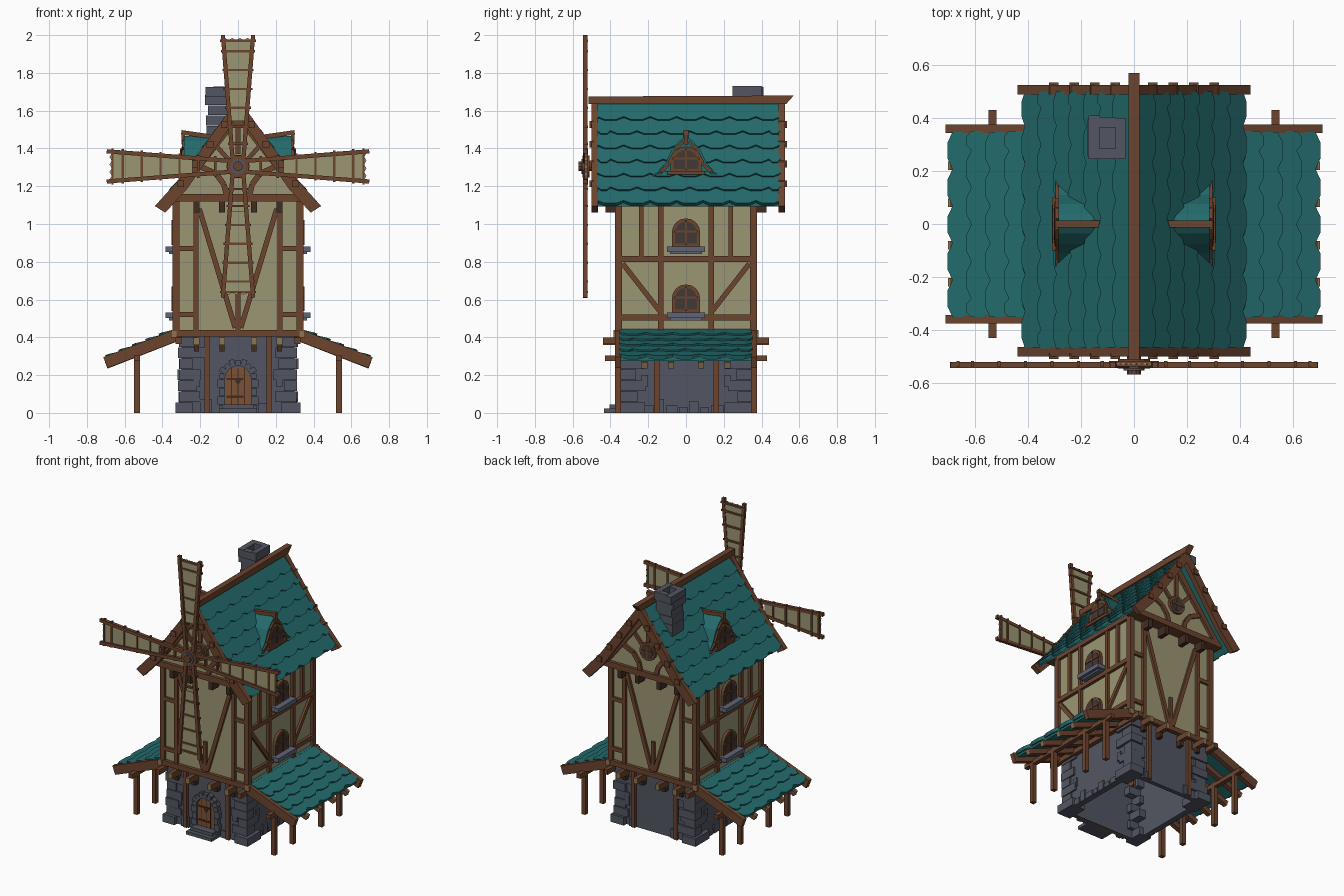
import bpy, bmesh, math, random
from math import pi, cos, sin
from mathutils import Matrix, Vector

if "Cube" in bpy.data.objects:
    bpy.data.objects.remove(bpy.data.objects["Cube"])
random.seed(4)

COL = {"wood": (.150, .058, .027), "plaster": (.330, .305, .172), "teal": (.017, .145, .150),
       "stone": (.086, .093, .122), "sill_stone": (.11, .13, .18), "glass": (.055, .040, .033),
       "door_wood": (.20, .085, .035), "end_grain": (.27, .18, .085), "dark_wood": (.055, .024, .014)}
MAT, PARTS = {}, {}
for n, c in COL.items():
    MAT[n] = bpy.data.materials.new(n)
    MAT[n].diffuse_color = (*c, 1)


def part(name, mat):
    return PARTS.setdefault(name, (bmesh.new(), mat))[0]


def shell(bm, a, b):
    """Closed solid between two matching rings."""
    a, b = [bm.verts.new(p) for p in a], [bm.verts.new(p) for p in b]
    bm.faces.new(a)
    bm.faces.new(b[::-1])
    for i in range(len(a)):
        j = (i + 1) % len(a)
        bm.faces.new((a[j], a[i], b[i], b[j]))


def prism(bm, M, pts, w0, w1):
    shell(bm, [M @ Vector((u, v, w0)) for u, v in pts], [M @ Vector((u, v, w1)) for u, v in pts])


def rect(bm, M, u0, u1, v0, v1, w0, w1):
    prism(bm, M, [(u0, v0), (u1, v0), (u1, v1), (u0, v1)], w0, w1)


def bar(bm, M, a, b, width, w0, w1):
    a, b = Vector(a), Vector(b)
    d = (b - a).normalized() * width / 2
    n = Vector((-d.y, d.x))
    prism(bm, M, [a + n, a - n, b - n, b + n], w0, w1)


def box(bm, x0, x1, y0, y1, z0, z1):
    rect(bm, Matrix(), x0, x1, y0, y1, z0, z1)


def arch(w, h, v0, n=8):
    r = w / 2
    return [(-r, v0), (r, v0)] + [(r * cos(pi * i / n), v0 + h - r + r * sin(pi * i / n)) for i in range(n + 1)]


def disc(r, n=14, v=0):
    return [(r * cos(2 * pi * i / n), v + r * sin(2 * pi * i / n)) for i in range(n)]


# Wall frames: u along the wall, v up, w outward
def frame(k):
    return Matrix.Rotation(k * pi / 2, 4, 'Z') @ Matrix.Rotation(pi / 2, 4, 'X')


F, SIDES, ENDS = frame(0), (frame(1), frame(3)), (frame(0), frame(2))
MIR = (-1, 1)

# Hollow stone base and plastered storeys
bm = part("stone_base", "stone")
for s in MIR:
    box(bm, s * .27, s * .30, -.335, .335, 0, .42)
    box(bm, -.27, .27, s * .305, s * .335, 0, .42)
box(part("plaster_body", "plaster"), -.325, .325, -.355, .355, .415, 1.14)
prism(part("gable_body", "plaster"), F, [(-.335, 1.12), (.335, 1.12), (.335, 1.16), (0, 1.59)], -.41, .41)

# Corner quoins and loose wall stones
bm = part("quoin_stones", "stone")
for sx in MIR:
    for sy in MIR:
        z = 0
        for i in range(7):
            a, b = (.11, .07) if i % 2 else (.07, .12)
            a, b, e = a + random.uniform(-.015, .015), b + random.uniform(-.015, .015), random.uniform(.008, .02)
            if i == 0:
                e = .03
            box(bm, sx * (.30 - a), sx * (.30 + e), sy * (.335 - b), sy * (.335 + e), z, z + .055)
            z += .058
for M, w, half in [(m, .335, .2) for m in ENDS] + [(m, .30, .23) for m in SIDES]:
    u = -half
    while u < half - .05:
        l = random.uniform(.04, .09)
        if w < .33 or abs(u + l / 2) > .13:
            rect(bm, M, u, u + l, 0, random.uniform(.03, .075), w - .01, w + .012)
        u += l + .01
    for s in MIR:
        rect(bm, M, s * .2, s * .235, .14, .2, w - .01, w + .01)

# Timber framing on the two gable ends
T = part("wall_timbers", "wood")
J, G, B = part("joists", "wood"), part("joist_end_grain", "end_grain"), part("joist_brackets", "dark_wood")
for M in ENDS:
    rect(T, M, -.345, .345, .405, .44, .35, .378)
    rect(T, M, -.365, .365, 1.12, 1.16, .36, .432)
    bar(T, M, (0, .44), (0, .65), .025, .35, .372)
    for s in MIR:
        rect(T, M, s * .31, s * .345, .42, 1.14, .35, .375)
        rect(T, M, s * .21, s * .235, .42, 1.12, .35, .374)
        rect(part("base_posts", "wood"), M, s * .15, s * .178, 0, .41, .33, .355)
        bar(T, M, (s * .205, 1.08), (s * .015, .45), .027, .35, .371)
        for v in (.52, .87):
            rect(T, M, s * .23, s * .32, v - .013, v + .013, .35, .371)
        # gable rafters and curved braces
        bar(T, M, (s * .33, 1.155), (0, 1.575), .04, .40, .43)
        for a, b in (((.06, 1.15), (.075, 1.21)), ((.075, 1.21), (.115, 1.265)), ((.115, 1.265), (.19, 1.30))):
            bar(T, M, (s * a[0], a[1]), (s * b[0], b[1]), .03, .40, .425)
        bar(T, M, (s * .05, 1.34), (s * .12, 1.42), .024, .40, .424)
        # joists under both overhangs
        for u in (.085, .22):
            rect(J, M, s * u - .015, s * u + .015, .36, .40, .25, .435)
            rect(G, M, s * u - .015, s * u + .015, .36, .40, .435, .44)
            rect(B, M, s * u - .013, s * u + .013, .325, .36, .33, .375)
            rect(B, M, s * u - .015, s * u + .015, 1.06, 1.12, .35, .425)
        rect(G, M, s * .325, s * .355, .40, .44, .36, .384)
    rect(T, M, -.013, .013, 1.37, 1.56, .40, .425)
    # round gable window
    prism(part("round_window_frames", "wood"), M, disc(.062, 14, 1.305), .40, .43)
    prism(part("round_window_glass", "glass"), M, disc(.046, 14, 1.305), .40, .433)
    rect(T, M, -.046, .046, 1.3, 1.31, .41, .437)
    rect(T, M, -.005, .005, 1.26, 1.35, .41, .437)


def window(M, w, h, v0, d):
    """Arched window with frame, glass and glazing bars."""
    prism(part("window_frames", "wood"), M, arch(w, h, v0), d - .03, d + .02)
    prism(part("window_glass", "glass"), M, arch(w - .035, h - .035, v0 + .017), d, d + .023)
    bars = part("window_bars", "wood")
    rect(bars, M, -.005, .005, v0 + .01, v0 + h - .01, d, d + .028)
    rect(bars, M, -w / 2 + .012, w / 2 - .012, v0 + h * .5, v0 + h * .5 + .01, d, d + .028)


# Timber framing, windows, dormers on the long sides
for M in SIDES:
    for v in (.425, .505, .815, 1.13):
        rect(T, M, -.37, .37, v - .015, v + .015, .32, .345)
    for s in MIR:
        rect(T, M, s * .34, s * .373, .42, 1.14, .32, .346)
        rect(T, M, s * .12, s * .147, .42, 1.14, .32, .343)
        rect(T, M, s * .225, s * .25, .82, 1.14, .32, .342)
        bar(T, M, (s * .335, .79), (s * .14, .54), .027, .32, .341)
    for v in (.53, .88):
        window(M, .15, .15, v, .325)
        rect(part("window_sills", "sill_stone"), M, -.1, .1, v - .028, v + .002, .32, .385)
        rect(part("window_sills", "sill_stone"), M, -.085, .085, v - .04, v - .028, .32, .365)
    prof = [(.195, 1.25), (.15, 1.275), (.11, 1.32), (.075, 1.395), (.035, 1.44)]
    prism(part("dormer_roofs", "teal"), M, prof + [(0, 1.465)] + [(-u, v) for u, v in prof[::-1]], .1, .285)
    window(M, .165, .135, 1.275, .28)
    trim = part("dormer_trim", "wood")
    for s in MIR:
        for a, b in zip(prof[:-1], prof[1:]):
            bar(trim, M, (s * (a[0] - .02), a[1] + .003), (s * (b[0] - .02), b[1] - .004), .016, .27, .297)
    rect(trim, M, -.1, .1, 1.262, 1.28, .27, .31)
    rect(trim, M, -.01, .01, 1.42, 1.49, .28, .3)
for s in MIR:
    bar(part("dormer_ridges", "wood"), F, (s * .125, 1.46), (s * .30, 1.485), .024, -.013, .013)


def tiles(bm, path, y0, y1, rows, side, w=.14):
    """Courses of overlapping pointed tiles down a 2D slope, on a thin slab."""
    path = [Vector(p) for p in path]

    def at(s, y, lift):
        for a, b in zip(path, path[1:]):
            l = (b - a).length
            if s <= l or b is path[-1]:
                d = (b - a) / l
                p = a + d * s + Vector((-d.y, d.x)) * lift
                return Vector((side * p.x, y, p.y))
            s -= l
    L = sum((b - a).length for a, b in zip(path, path[1:]))
    for r in range(rows):
        h = L / rows
        y = y0 - (w / 2 if r % 2 else 0)
        while y < y1 - .01:
            a, b = max(y, y0), min(y + w, y1)
            pts = [(0, 0), (1, 0), (1, 1), (.72, 1 + .02 / h), (.28, 1 + .02 / h), (0, 1)]
            up = [at((r + t) * h, a + (b - a) * u, .004 + .012 * min(t, 1)) for u, t in pts]
            dn = [at((r + t) * h, a + (b - a) * u, -.006) for u, t in pts]
            shell(bm, up, dn)
            y += w
    low = [p - Vector((0, .022)) for p in path[::-1]]
    prism(bm, F, [(side * p.x, p.y) for p in path + low], -y1, -y0)


# Main roof, bargeboards and ridge
for s in MIR:
    tiles(part("main_roof", "teal"), [(0, 1.635), (.30, 1.235), (.40, 1.115)], -.47, .50, 7, s)
    board = [(0, 1.665), (.30, 1.25), (.44, 1.095), (.385, 1.06), (.27, 1.185), (0, 1.575)]
    for y0, y1, o in ((-.50, -.465, -1), (.49, .525, 1)):
        prism(part("bargeboards", "wood"), F, [(s * u, v) for u, v in board], -y1, -y0)
        for i in range(4):
            x = .07 + .078 * i
            z = 1.62 - 1.34 * x
            box(part("bargeboard_pegs", "wood"), s * x - .018, s * x + .018, o * .49, y1 + .01 if o > 0 else y0 - .01, z - .018, z + .018)
prism(part("ridge_beam", "wood"), frame(1), [(-.515, 1.635), (.53, 1.635), (.57, 1.68), (-.515, 1.675)], -.02, .02)

# Chimney of stacked stone courses with an open top
bm = part("chimney", "stone")
for i in range(6):
    z, j, g = 1.36 + .054 * i, random.uniform(-.006, .006), random.uniform(0, .007)
    box(bm, -.163 + j - g, -.045 + j + g, .262 - g, .388 + g, z, z + .052)
for x0, x1, y0, y1 in ((-.172, -.13, .245, .41), (-.07, -.032, .245, .40), (-.13, -.07, .245, .285), (-.13, -.07, .365, .405)):
    box(bm, x0, x1, y0, y1, 1.672, 1.722 + random.uniform(0, .008))

# Lean-to roofs with rafters and posts
for s in MIR:
    tiles(part("lean_to_roofs", "teal"), [(.325, .44), (.68, .297)], -.352, .352, 5, s)
    L = part("lean_to_frame", "wood")
    for y in MIR:
        bar(L, F, (s * .325, .412), (s * .702, .266), .062, y * .36 - .016, y * .36 + .016)
    for y in (-.22, -.08, .08, .22):
        bar(L, F, (s * .30, .405), (s * .69, .253), .034, y - .016, y + .016)
        bar(part("rafter_end_grain", "end_grain"), F, (s * .69, .253), (s * .697, .2503), .034, y - .016, y + .016)
    box(L, s * .52, s * .55, -.43, .43, .275, .305)
    box(L, s * .30, s * .33, -.44, .44, .365, .40)
    for y in (-.36, -.155, .16, .36):
        box(part("lean_to_posts", "wood"), s * .52, s * .55, y - .015, y + .015, 0, .31)

# Door, stone surround and steps
prism(part("door_surround", "stone"), F, arch(.18, .265, 0), .32, .345)
bm = part("door_arch_stones", "stone")
for i in range(9):
    a = pi * (i + .5) / 9
    c = Vector((cos(a), sin(a)))
    bar(bm, F, c * .068 + Vector((0, .18)), c * (.1 + .008 * (i % 2)) + Vector((0, .18)), .027, .33, .368)
for s in MIR:
    for i in range(4):
        rect(bm, F, s * .068, s * (.098 + .01 * (i % 2)), .045 * i, .045 * i + .042, .33, .366)
prism(part("door", "door_wood"), F, arch(.135, .245, 0), .33, .352)
bm = part("door_planks_and_hinges", "dark_wood")
for u in (-.034, 0, .034):
    rect(bm, F, u - .002, u + .002, .04, .235, .345, .354)
for v in (.085, .18):
    rect(bm, F, -.062, .03, v - .006, v + .006, .345, .356)
prism(bm, F, [(0, .145), (.016, .17), (.008, .182), (0, .174), (-.008, .182), (-.016, .17)], .345, .357)
bm = part("steps", "stone")
box(bm, -.10, .10, -.435, -.33, 0, .022)
box(bm, -.085, .085, -.405, -.33, .022, .044)

# Four sails on a hub
C = Matrix.Translation((0, 0, 1.305)) @ F
for k in range(4):
    M = C @ Matrix.Rotation(k * pi / 2, 4, 'Z')
    S = part("sail_frames", "wood")
    for s in MIR:
        bar(S, M, (.03, s * .028), (.695, s * .08), .022, .522, .545)
    for u in (.12, .21, .31, .41, .51, .61, .665):
        h = .045 + .075 * u
        rect(S, M, u - .006, u + .006, -h, h, .518, .538)
    end = [(.68 - .012 * (i % 2), .07 - .14 * i / 7) for i in range(8)]
    prism(part("sail_cloths", "plaster"), M, [(.24, -.045), (.24, .045)] + end, .526, .532)
prism(part("hub_plate", "wood"), C, disc(.06), .51, .547)
prism(part("hub_cap", "stone"), C, disc(.04), .51, .553)
prism(part("hub_shaft", "wood"), C, disc(.026, 10), .38, .568)

# Turn every part into an object
for name, (bm, mat) in PARTS.items():
    bmesh.ops.recalc_face_normals(bm, faces=bm.faces)
    me = bpy.data.meshes.new(name)
    bm.to_mesh(me)
    bm.free()
    me.materials.append(MAT[mat])
    bpy.context.collection.objects.link(bpy.data.objects.new(name, me))

for m in bpy.data.materials:
    if m.users and not m.is_grease_pencil:
        m.use_nodes = True
        m.node_tree.nodes["Principled BSDF"].inputs["Base Color"].default_value = m.diffuse_color
